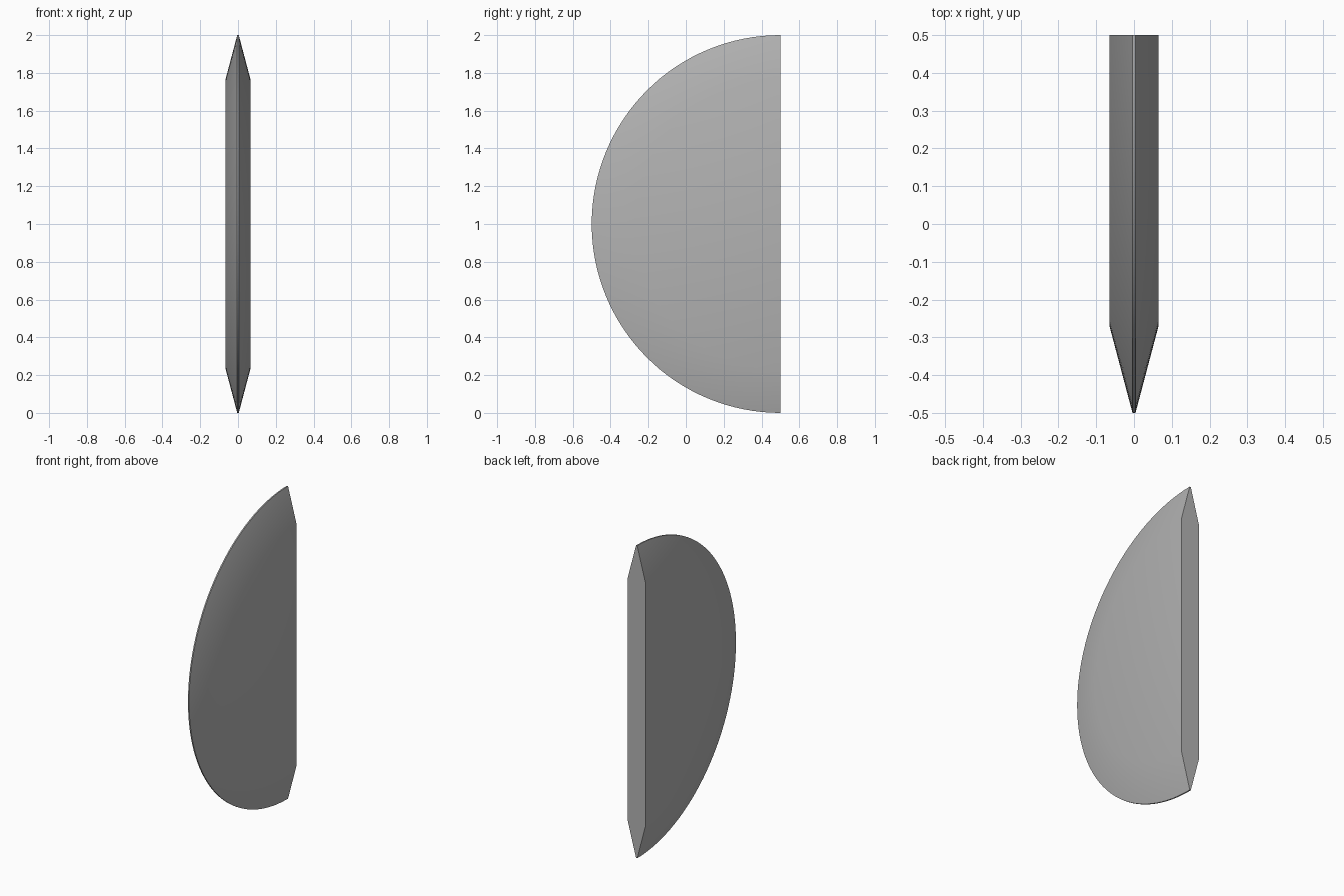
import bpy, bmesh, math
from mathutils import Vector

if "Cube" in bpy.data.objects:
    bpy.data.objects.remove(bpy.data.objects["Cube"], do_unlink=True)

HALF_THICK, FLAT_RADIUS, RADIUS, SEGMENTS = 0.065, 0.77, 1.0, 64
CENTRE = Vector((0, 0.5, 1))

# Plain grey material
grey = bpy.data.materials.new("grey")
grey.use_nodes = True
colour = (0.45, 0.45, 0.45, 1)
grey.diffuse_color = colour
grey.node_tree.nodes["Principled BSDF"].inputs["Base Color"].default_value = colour

# Cross-section of the blade, from the hub on one side over the edge to the other
profile = [(-HALF_THICK, 0), (-HALF_THICK, FLAT_RADIUS), (-0.004, RADIUS),
           (0.004, RADIUS), (HALF_THICK, FLAT_RADIUS), (HALF_THICK, 0)]

bm = bmesh.new()
verts = [bm.verts.new(CENTRE + Vector((x, 0, r))) for x, r in profile]
edges = [bm.edges.new(pair) for pair in zip(verts, verts[1:])]

# Sweep half a turn towards the front
bmesh.ops.spin(bm, geom=verts + edges, cent=CENTRE, axis=(1, 0, 0),
               angle=math.pi, steps=SEGMENTS)
bmesh.ops.remove_doubles(bm, verts=bm.verts, dist=0.0001)

# Close the flat back
rim = [e for e in bm.edges if e.is_boundary]
bmesh.ops.contextual_create(bm, geom=rim)
bmesh.ops.recalc_face_normals(bm, faces=bm.faces)

mesh = bpy.data.meshes.new("half_disc_blade")
bm.to_mesh(mesh)
bm.free()
mesh.materials.append(grey)
blade = bpy.data.objects.new("half_disc_blade", mesh)
bpy.context.collection.objects.link(blade)

# Smooth sides, crisp back and cutting edge
bpy.ops.object.select_all(action="DESELECT")
blade.select_set(True)
bpy.context.view_layer.objects.active = blade
bpy.ops.object.shade_smooth_by_angle(angle=math.radians(30))
